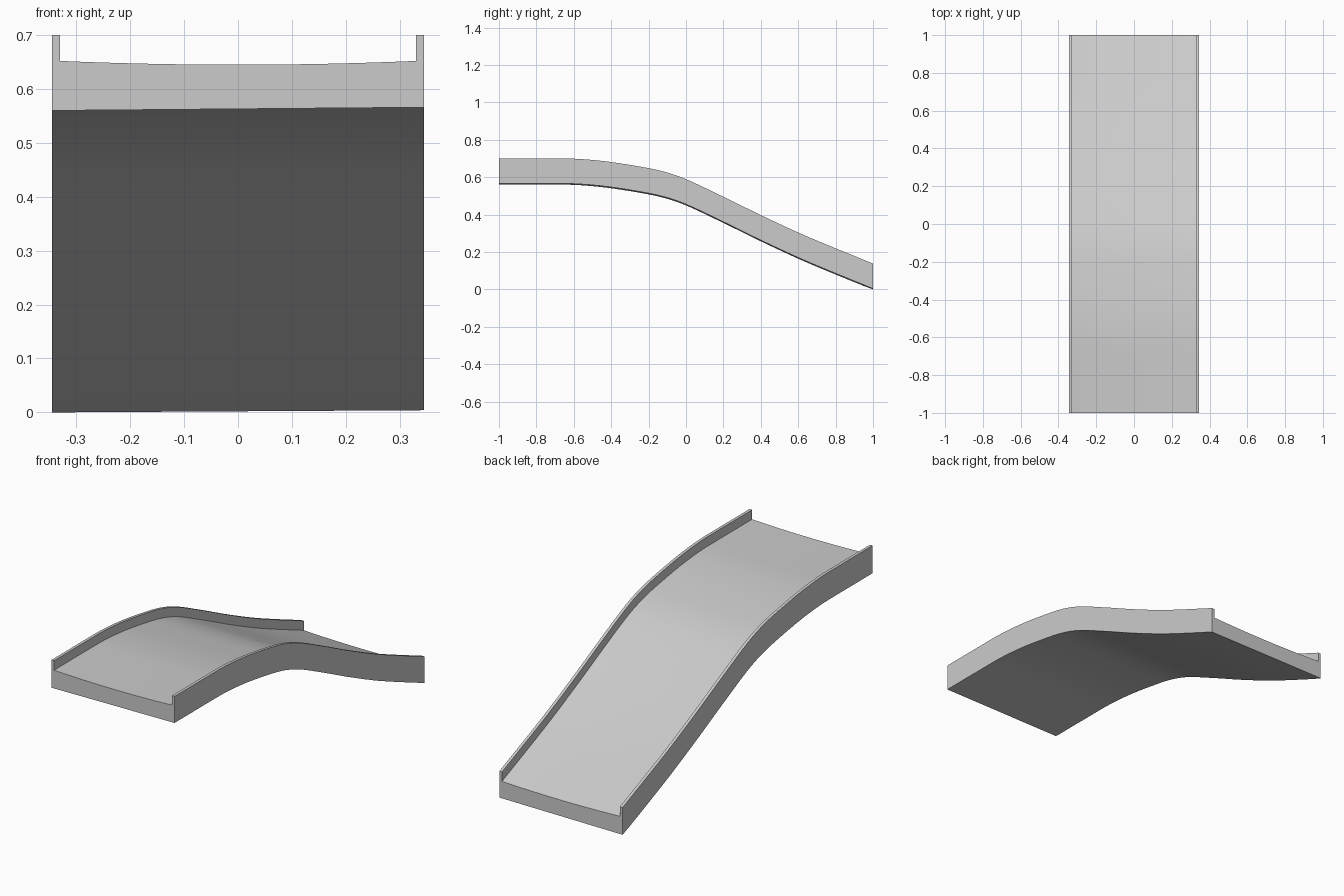
import bpy, bmesh, math

cube = bpy.data.objects.get("Cube")
if cube:
    bpy.data.objects.remove(cube, do_unlink=True)

HALF_WIDTH, RAIL, STEPS = 0.345, 0.015, 5

# Rail-top line from the high front end to the low back end: (y, z)
PATH = [(-1, 0.70), (-0.66, 0.70), (-0.46, 0.688), (-0.25, 0.657), (-0.12, 0.63),
        (0, 0.589), (0.2, 0.495), (0.4, 0.397), (0.6, 0.304), (0.75, 0.24), (1, 0.138)]


def smooth_path(points):
    """Cubic interpolation through the points, keeping y strictly increasing."""
    last = len(points) - 1

    def slope(i):
        a, b = points[max(i - 1, 0)], points[min(i + 1, last)]
        return 0 if i <= 1 else (b[1] - a[1]) / (b[0] - a[0])

    result = []
    for i in range(last):
        (y0, z0), (y1, z1) = points[i], points[i + 1]
        span = y1 - y0
        for k in range(STEPS):
            t = k / STEPS
            s = 1 - t
            z = (z0 * s * s * (1 + 2 * t) + z1 * t * t * (3 - 2 * t)
                 + span * (slope(i) * t * s * s - slope(i + 1) * t * t * s))
            result.append((y0 + span * t, z))
    return result + [points[last]]


def channel_section():
    """Side rails around a shallow dished deck; heights hang from the rail top."""
    inner = HALF_WIDTH - RAIL
    deck = []
    for i in range(13):
        x = inner * (i / 6 - 1)
        deck.append((x, -0.055 + 0.007 * (x / inner) ** 2))
    return ([(-HALF_WIDTH, -0.14), (-HALF_WIDTH, 0), (-inner, 0)] + deck
            + [(inner, 0), (HALF_WIDTH, 0), (HALF_WIDTH, -0.134)])


# Grey material
grey = bpy.data.materials.new("light grey")
grey.use_nodes = True
grey.diffuse_color = (0.6, 0.6, 0.6, 1)
grey.node_tree.nodes["Principled BSDF"].inputs["Base Color"].default_value = grey.diffuse_color

# Sweep the channel section along the path
bm = bmesh.new()
section = channel_section()
rings = []
for y, z in smooth_path(PATH):
    rings.append([bm.verts.new((x, y, max(z + h, 0))) for x, h in section])
count = len(section)
for a, b in zip(rings, rings[1:]):
    for i in range(count):
        j = (i + 1) % count
        bm.faces.new((a[i], a[j], b[j], b[i]))
bm.faces.new(rings[0])
bm.faces.new(rings[-1])
bmesh.ops.recalc_face_normals(bm, faces=bm.faces)

mesh = bpy.data.meshes.new("ramp_channel")
bm.to_mesh(mesh)
bm.free()
mesh.materials.append(grey)
ramp = bpy.data.objects.new("ramp_channel", mesh)
bpy.context.collection.objects.link(ramp)
bpy.context.view_layer.objects.active = ramp
ramp.select_set(True)
bpy.ops.object.shade_smooth_by_angle(angle=math.radians(30))
